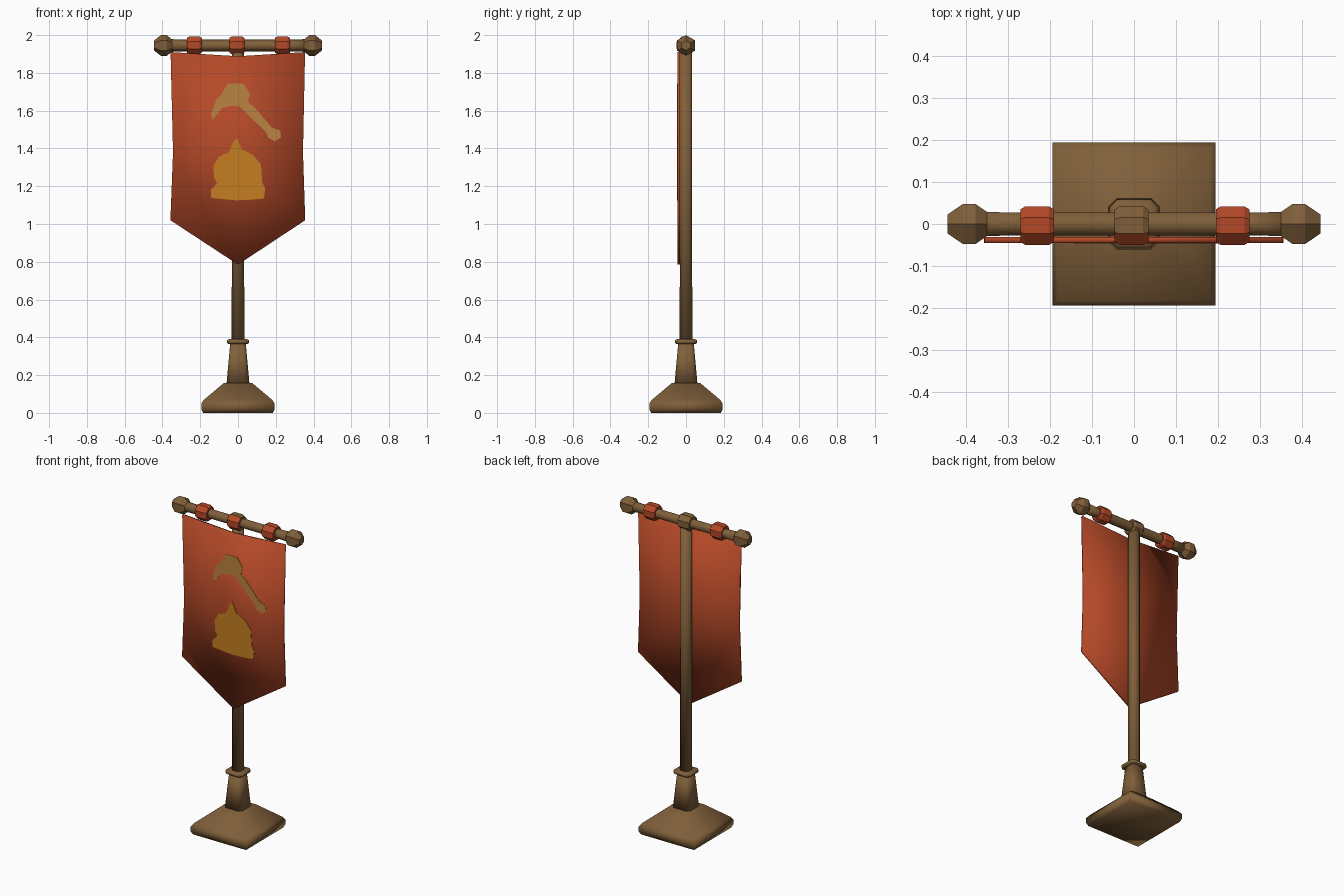
import bpy, bmesh, math

if "Cube" in bpy.data.objects:
    bpy.data.objects.remove(bpy.data.objects["Cube"])


def material(name, rgb):
    m = bpy.data.materials.new(name)
    m.diffuse_color = (*rgb, 1)
    m.use_nodes = True
    m.node_tree.nodes["Principled BSDF"].inputs["Base Color"].default_value = m.diffuse_color
    return m


WOOD = material("brown wood", (0.215, 0.115, 0.042))
RED = material("rust red cloth", (0.46, 0.066, 0.021))
TAN = material("tan paint", (0.50, 0.23, 0.05))
GOLD = material("gold paint", (0.56, 0.21, 0.016))


def polygon(n, turn=0.0):
    """Unit-radius section."""
    return [(math.cos(turn + 2 * math.pi * i / n), math.sin(turn + 2 * math.pi * i / n)) for i in range(n)]


SQUARE = [(1, 1), (-1, 1), (-1, -1), (1, -1)]
CHAMFERED = [(1, .7), (.7, 1), (-.7, 1), (-1, .7), (-1, -.7), (-.7, -1), (.7, -1), (1, -.7)]
HEX = polygon(6, math.pi / 2)
OCT = polygon(8, math.pi / 8)


def finish(name, bm, mats, smooth=True):
    bmesh.ops.recalc_face_normals(bm, faces=bm.faces)
    for f in bm.faces:
        f.smooth = smooth
    me = bpy.data.meshes.new(name)
    bm.to_mesh(me)
    bm.free()
    for m in mats:
        me.materials.append(m)
    ob = bpy.data.objects.new(name, me)
    bpy.context.collection.objects.link(ob)
    return ob


def loft(name, section, profile, mats, axis="z", at=(0, 0, 0), smooth=True):
    """Sweep a section along an axis; profile holds (position, scale)."""
    bm = bmesh.new()
    rings = []
    for t, s in profile:
        ring = []
        for u, v in section:
            p = (u * s, v * s, t) if axis == "z" else (t, u * s, v * s)
            ring.append(bm.verts.new([a + b for a, b in zip(p, at)]))
        rings.append(ring)
    n = len(section)
    for a, b in zip(rings, rings[1:]):
        for i in range(n):
            bm.faces.new((a[i], a[(i + 1) % n], b[(i + 1) % n], b[i]))
    bm.faces.new(rings[0])
    bm.faces.new(rings[-1])
    return finish(name, bm, mats, smooth)


def plate(name, points, faces, front, back, mat, smooth=True):
    """Thin sheet in the xz plane."""
    bm = bmesh.new()
    vs = [bm.verts.new((x, front, z)) for x, z in points]
    for f in faces:
        bm.faces.new([vs[i] for i in f])
    new = bmesh.ops.extrude_face_region(bm, geom=bm.faces[:], use_keep_orig=True)["geom"]
    for v in new:
        if isinstance(v, bmesh.types.BMVert):
            v.co.y = back
    return finish(name, bm, [mat], smooth)


# Stand
loft("base", SQUARE, [(0, .185), (.02, .194), (.05, .194), (.068, .182), (.158, .075)], [WOOD])
loft("pedestal", CHAMFERED, [(.15, .061), (.37, .041)], [WOOD])
loft("collar", CHAMFERED, [(.366, .052), (.371, .058), (.384, .058), (.39, .048)], [WOOD])
loft("pole", OCT, [(.38, .036), (1.93, .035)], [WOOD])

# Crossbar with finials
BAR_Z = 1.945
loft("crossbar", HEX, [(-.37, .034), (-.28, .031), (.28, .031), (.37, .034)], [WOOD], "x", (0, 0, BAR_Z))
for side, label in ((-1, "left"), (1, "right")):
    loft(label + "_finial", HEX, [(side * t, s) for t, s in
         ((.35, .033), (.378, .055), (.408, .055), (.445, .026))],
         [WOOD], "x", (0, 0, BAR_Z), smooth=False)

# Cloth loops; the middle one is wooden behind and red in front
BARREL = [(-.04, .042), (-.028, .05), (.028, .05), (.04, .042)]
for x, label in ((-.231, "left"), (-.006, "middle"), (.235, "right")):
    ob = loft(label + "_loop", OCT, BARREL, [RED, WOOD], "x", (x, -.004, BAR_Z + .001), smooth=False)
    if label == "middle":
        for p in ob.data.polygons:
            p.material_index = 0 if p.normal.y < -.4 else 1

# Pennant cloth: sagging top, pinched sides, pointed foot
grid = [(-.357, 1.91), (0, 1.888), (.355, 1.91),
        (-.344, 1.38), (0, 1.36), (.344, 1.38),
        (-.358, 1.02), (0, .785), (.356, 1.02)]
cells = [(r + c, r + c + 1, r + c + 4, r + c + 3) for r in (0, 3) for c in (0, 1)]
plate("cloth", grid, cells, -.045, -.031, RED)

# Painted emblems: a hammer over a helmet shape
hammer = [(-.055, 1.745), (.027, 1.745), (.064, 1.69), (.053, 1.645), (.09, 1.615), (.18, 1.51),
          (.223, 1.495), (.228, 1.46), (.196, 1.438), (.159, 1.457), (.148, 1.485), (.01, 1.622),
          (-.035, 1.625), (-.085, 1.615), (-.135, 1.55), (-.143, 1.58), (-.115, 1.66), (-.085, 1.688)]
helmet = [(-.005, 1.455), (.02, 1.395), (.08, 1.365), (.122, 1.315), (.128, 1.22), (.144, 1.19),
          (.138, 1.135), (.06, 1.128), (-.01, 1.125), (-.143, 1.138), (-.143, 1.18), (-.112, 1.215),
          (-.127, 1.25), (-.13, 1.31), (-.1, 1.358), (-.048, 1.38), (-.026, 1.435)]
for name, pts, mat in (("hammer_emblem", hammer, TAN), ("helmet_emblem", helmet, GOLD)):
    plate(name, pts, [range(len(pts))], -.047, -.044, mat, smooth=False)
